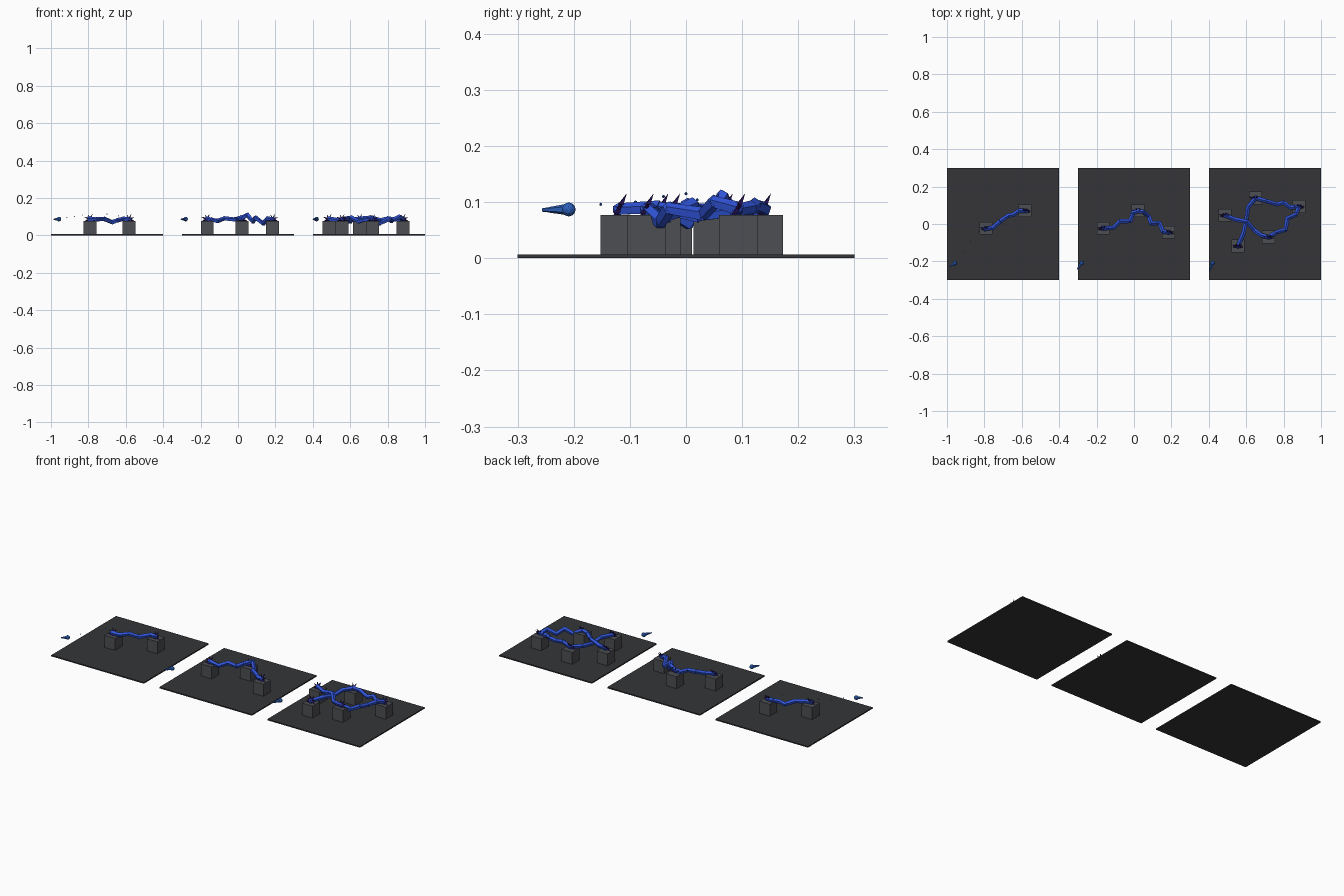
import bpy, bmesh, math
from mathutils import Vector, Matrix


def material(name, rgb):
    m = bpy.data.materials.new(name)
    m.diffuse_color = (*rgb, 1)
    return m


PLATE = material("plate_grey", (0.035, 0.036, 0.04))
BLOCK = material("block_grey", (0.075, 0.077, 0.085))
BLUE = material("bolt_blue", (0.03, 0.09, 0.70))
VIOLET = material("spike_violet", (0.025, 0.008, 0.13))
ORB = material("orb_blue", (0.025, 0.12, 0.50))


def finish(bm, name, mat):
    mesh = bpy.data.meshes.new(name)
    bm.to_mesh(mesh)
    bm.free()
    mesh.materials.append(mat)
    ob = bpy.data.objects.new(name, mesh)
    bpy.context.collection.objects.link(ob)


def box(name, center, size, mat):
    bm = bmesh.new()
    bmesh.ops.create_cube(bm, size=1, matrix=Matrix.Translation(center) @ Matrix.Diagonal((*size, 1)))
    finish(bm, name, mat)


def rod(bm, a, b, r1, r2, sides=5):
    a, b = Vector(a), Vector(b)
    d = b - a
    m = Matrix.Translation((a + b) / 2) @ d.to_track_quat('Z', 'Y').to_matrix().to_4x4()
    bmesh.ops.create_cone(bm, cap_ends=True, segments=sides, radius1=r1, radius2=r2,
                          depth=d.length, matrix=m)


def ball(bm, c, r, detail=1):
    bmesh.ops.create_icosphere(bm, subdivisions=detail, radius=r, matrix=Matrix.Translation(c))


# jagged bolt made from overlapping prisms
def bolt(name, pts):
    bm = bmesh.new()
    for a, b in zip(pts, pts[1:]):
        a, b = Vector(a), Vector(b)
        e = (b - a).normalized() * 0.004
        rod(bm, a - e, b + e, 0.013, 0.011)
    finish(bm, name, BLUE)


# leaning fan of spikes with a blue core
def burst(name, x, y):
    c = Vector((x, y - 0.002, 0.087))
    bm = bmesh.new()
    for i in range(8):
        a = i * math.tau / 8 + math.tau / 16
        r = 0.035 if i % 2 else 0.031
        d = Vector((math.cos(a), 0.45 * math.sin(a), 0.89 * math.sin(a)))
        rod(bm, c, c + d * r, 0.008, 0.0, 4)
    finish(bm, name + "_spikes", VIOLET)
    bm = bmesh.new()
    ball(bm, c, 0.012)
    finish(bm, name + "_core", BLUE)


# faceted orb with a tapering tail
def orb(name, head, tail):
    h, t = Vector((*head, 0.087)), Vector((*tail, 0.086))
    bm = bmesh.new()
    ball(bm, h, 0.0125, 2)
    for f0, f1, r0, r1 in ((0.1, 0.45, 0.010, 0.007), (0.4, 0.75, 0.0075, 0.005),
                           (0.7, 1.0, 0.005, 0.003)):
        rod(bm, h.lerp(t, f0), h.lerp(t, f1), r0, r1, 6)
    finish(bm, name, ORB)


# base plates
for i, x in enumerate((-0.7, 0, 0.7)):
    box(f"plate_{i+1}", (x, 0, 0.0035), (0.6, 0.6, 0.007), PLATE)

# pedestal blocks and bursts
nodes = [(-0.791, -0.023), (-0.583, 0.071),
         (-0.165, -0.023), (0.021, 0.071), (0.185, -0.044),
         (0.486, 0.047), (0.556, -0.118), (0.65, 0.139), (0.719, -0.07), (0.882, 0.093)]
for i, (x, y) in enumerate(nodes):
    box(f"block_{i+1}", (x, y, 0.042), (0.068, 0.068, 0.07), BLOCK)
    burst(f"burst_{i+1}", x, y)

# bolts between the pedestals
bolt("bolt_single", [(-0.80, -0.027, 0.088), (-0.755, -0.02, 0.085), (-0.715, 0.015, 0.088),
                     (-0.672, 0.045, 0.07), (-0.645, 0.05, 0.08), (-0.615, 0.072, 0.088),
                     (-0.575, 0.07, 0.085)])
bolt("bolt_chain_left", [(-0.17, -0.023, 0.088), (-0.11, -0.02, 0.077), (-0.075, 0.015, 0.09),
                         (-0.02, 0.015, 0.085), (-0.005, 0.06, 0.087), (0.03, 0.072, 0.10)])
bolt("bolt_chain_right", [(0.015, 0.071, 0.09), (0.05, 0.065, 0.11), (0.08, 0.04, 0.075),
                          (0.092, 0.003, 0.095), (0.135, 0.005, 0.063),
                          (0.155, -0.04, 0.09), (0.19, -0.045, 0.085)])
bolt("bolt_web_west", [(0.486, 0.047, 0.088), (0.54, 0.025, 0.08), (0.605, 0.012, 0.095),
                       (0.645, -0.035, 0.075), (0.68, -0.06, 0.085), (0.72, -0.07, 0.088)])
bolt("bolt_web_south", [(0.65, 0.139, 0.088), (0.61, 0.09, 0.085), (0.60, 0.02, 0.075),
                        (0.585, -0.05, 0.09), (0.556, -0.118, 0.087)])
bolt("bolt_web_north", [(0.65, 0.139, 0.088), (0.71, 0.122, 0.095), (0.765, 0.105, 0.08),
                        (0.80, 0.115, 0.09), (0.835, 0.088, 0.085), (0.882, 0.093, 0.09)])
bolt("bolt_web_east", [(0.882, 0.093, 0.088), (0.865, 0.05, 0.10), (0.82, 0.03, 0.078),
                       (0.81, -0.03, 0.088), (0.76, -0.045, 0.065), (0.719, -0.07, 0.088)])

# flying orbs
orb("orb_1", (-0.957, -0.209), (-0.985, -0.229))
orb("orb_2", (-0.28, -0.209), (-0.304, -0.244))
orb("orb_3", (0.42, -0.209), (0.402, -0.256))

# loose sparks
bm = bmesh.new()
for p in ((-0.915, -0.152, 0.096), (-0.875, -0.09, 0.1), (-0.83, -0.04, 0.11),
          (-0.70, 0.0, 0.115), (-0.64, 0.02, 0.104)):
    ball(bm, p, 0.003)
finish(bm, "sparks", ORB)
